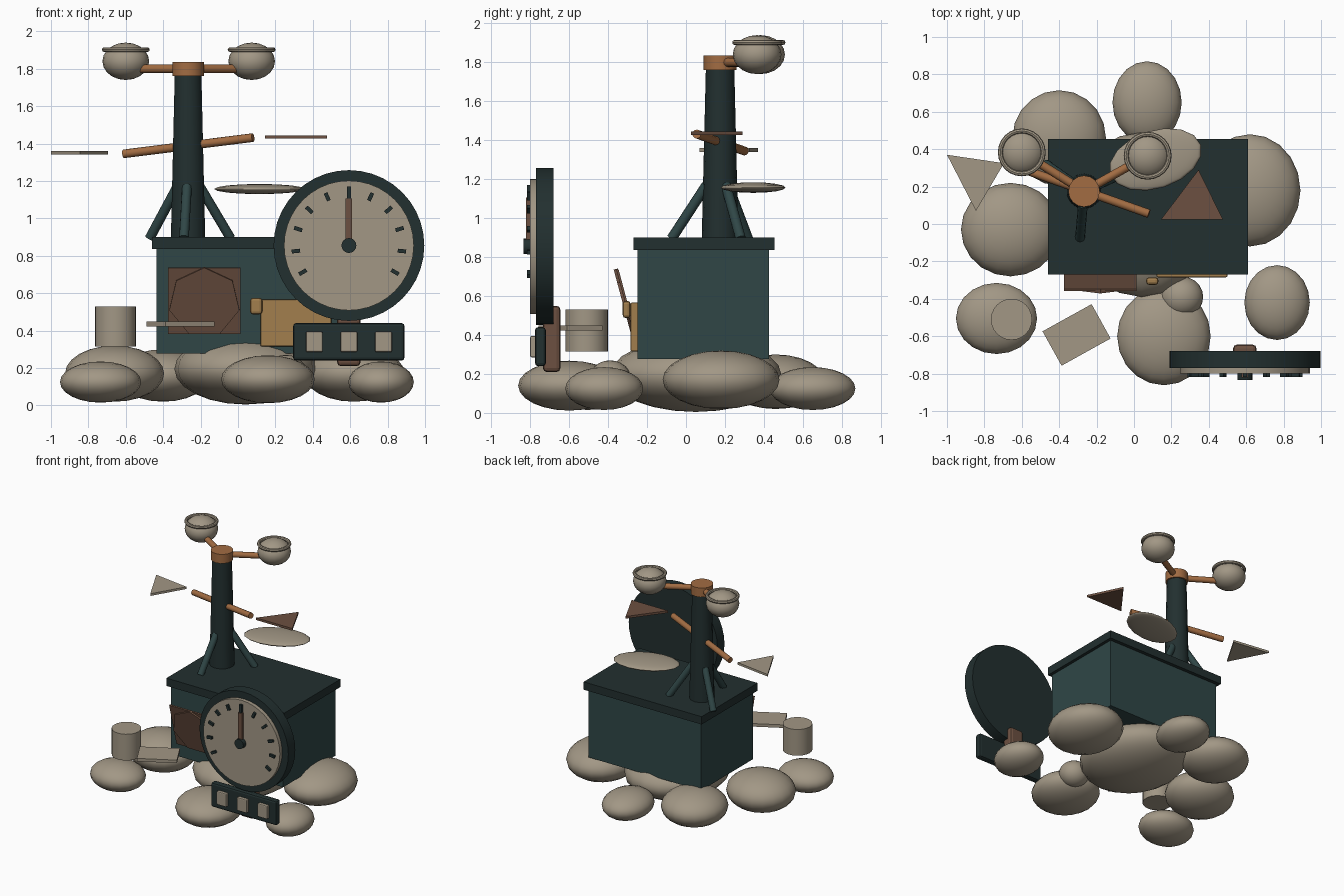
import bpy, bmesh, math
from mathutils import Vector

if "Cube" in bpy.data.objects:
    bpy.data.objects.remove(bpy.data.objects["Cube"], do_unlink=True)


def material(name, rgb):
    m = bpy.data.materials.new(name)
    m.use_nodes = True
    m.diffuse_color = (*rgb, 1)
    m.node_tree.nodes["Principled BSDF"].inputs["Base Color"].default_value = (*rgb, 1)
    return m


STONE = material("warm stone", (.36, .31, .235))
DARK = material("dark slate", (.016, .029, .029))
TEAL = material("deep teal", (.029, .062, .062))
COPPER = material("copper", (.36, .15, .055))
BROWN = material("rust brown", (.15, .08, .052))
GOLD = material("old gold", (.36, .21, .075))


def finish(name, mat, smooth=False):
    ob = bpy.context.object
    ob.name = name
    ob.data.materials.append(mat)
    if smooth:
        bpy.ops.object.shade_smooth_by_angle(angle=math.radians(40))
    return ob


def box(name, mat, center, size, rot=(0, 0, 0), bevel=0):
    bpy.ops.mesh.primitive_cube_add(size=1, location=center, rotation=rot)
    ob = bpy.context.object
    ob.scale = size
    bpy.ops.object.transform_apply(location=False, rotation=False, scale=True)
    if bevel:
        mod = ob.modifiers.new("rounded edges", "BEVEL")
        mod.width = bevel
        mod.segments = 2
    return finish(name, mat)


def span(name, mat, low, high, bevel=0):
    low, high = Vector(low), Vector(high)
    return box(name, mat, (low + high) / 2, high - low, bevel=bevel)


def rod(name, mat, start, end, r1, r2=None, sides=12):
    start, end = Vector(start), Vector(end)
    axis = end - start
    bpy.ops.mesh.primitive_cone_add(
        vertices=sides, radius1=r1, radius2=r1 if r2 is None else r2, depth=axis.length,
        location=(start + end) / 2, rotation=axis.to_track_quat("Z", "Y").to_euler())
    return finish(name, mat, True)


def ellipsoid(name, center, radii, turn=0, segments=20, rings=12):
    bpy.ops.mesh.primitive_uv_sphere_add(segments=segments, ring_count=rings, radius=1,
                                         location=center, rotation=(0, 0, turn))
    bpy.context.object.scale = radii
    return finish(name, STONE, True)


def flat_plate(name, mat, outline, z, thick):
    bm = bmesh.new()
    face = bm.faces.new([bm.verts.new((x, y, z - thick / 2)) for x, y in outline])
    top = bmesh.ops.extrude_face_region(bm, geom=[face])["geom"]
    bmesh.ops.translate(bm, vec=(0, 0, thick),
                        verts=[v for v in top if isinstance(v, bmesh.types.BMVert)])
    bmesh.ops.recalc_face_normals(bm, faces=bm.faces)
    mesh = bpy.data.meshes.new(name)
    bm.to_mesh(mesh)
    bm.free()
    mesh.materials.append(mat)
    bpy.context.collection.objects.link(bpy.data.objects.new(name, mesh))


# Foundation boulders
rocks = [
    ((.04, .05, .195), (.38, .44, .19)),
    ((.07, .65, .125), (.185, .22, .11)),
    ((-.4, .46, .16), (.25, .255, .14)),
    ((-.66, -.03, .17), (.265, .25, .15)),
    ((.62, .18, .17), (.27, .3, .15)),
    ((.765, -.42, .125), (.175, .2, .11)),
    ((-.735, -.505, .125), (.217, .19, .11)),
    ((.16, -.6, .14), (.25, .262, .128)),
    ((.255, -.39, .17), (.115, .11, .1)),
]
for i, (center, radii) in enumerate(rocks):
    ellipsoid(f"boulder_{i + 1}", center, radii)

# Cabinet and lid
span("cabinet_body", TEAL, (-.435, -.25, .277), (.585, .427, .836))
span("cabinet_lid", DARK, (-.46, -.27, .836), (.61, .455, .9))

# Mast with three braces
MX, MY = -.267, .175
rod("mast", DARK, (MX, MY, .9), (MX, MY, 1.77), .094, .073, 14)
for i in range(3):
    a = math.radians(-95 + 120 * i)
    dx, dy = math.cos(a), math.sin(a)
    rod(f"mast_brace_{i + 1}", TEAL, (MX + dx * .25, MY + dy * .25, .895),
        (MX + dx * .07, MY + dy * .07, 1.17), .026)

# Rotor hub, arms and cups
rod("rotor_hub", COPPER, (MX, MY, 1.76), (MX, MY, 1.835), .084, sides=16)
for side, x, y in (("right", -.6, .383), ("left", .073, .365)):
    rod(f"{side}_cup_arm", COPPER, (MX, MY, 1.8), (x, y, 1.8), .023)
    ellipsoid(f"{side}_cup", (x, y, 1.84), (.125, .125, .1), segments=20, rings=10)
    bpy.ops.mesh.primitive_torus_add(location=(x, y, 1.902), major_radius=.115,
                                     minor_radius=.013, major_segments=24, minor_segments=8)
    finish(f"{side}_cup_rim", STONE, True)

# Vane rod with floating vanes
rod("vane_rod", COPPER, (-.612, .3, 1.345), (.08, .055, 1.432), .023)
flat_plate("right_vane", STONE, [(-1, .37), (-.695, .325), (-.845, .07)], 1.35, .018)
flat_plate("left_vane", BROWN, [(.345, .29), (.145, .025), (.475, .025)], 1.435, .018)
ellipsoid("drifting_leaf", (.115, .345, 1.157), (.255, .155, .027), math.radians(18), 16, 8)

# Dial
DX, DZ = .593, .855
rod("dial_case", DARK, (DX, -.68, DZ), (DX, -.77, DZ), .403, sides=40)
rod("dial_face", STONE, (DX, -.76, DZ), (DX, -.8, DZ), .347, sides=40)
for i in range(-5, 6):
    a = math.radians(24 * i)
    r, length = (.283, .065) if i == 0 else (.285, .045)
    box(f"dial_tick_{i + 6}", DARK, (DX + r * math.sin(a), -.805, DZ + r * math.cos(a)),
        (.021, .024, length), (0, a, 0))
span("dial_needle", BROWN, (DX - .017, -.822, DZ), (DX + .017, -.798, DZ + .25))
rod("dial_pin", DARK, (DX, -.79, DZ), (DX, -.835, DZ), .04, sides=16)

# Dial stand and display panel
span("dial_stand", BROWN, (.53, -.735, .21), (.655, -.645, .55), .02)
span("display_panel", DARK, (.295, -.775, .24), (.89, -.72, .44), .015)
for i in range(3):
    x = DX + .185 * (i - 1)
    span(f"display_window_{i + 1}", STONE, (x - .045, -.8, .285), (x + .045, -.765, .395), .008)

# Leaning hatch with seven-sided cover
tilt = math.radians(15)
box("hatch_plate", BROWN, (-.18, -.305, .56), (.388, .012, .365), (tilt, 0, 0))
bpy.ops.mesh.primitive_cylinder_add(vertices=7, radius=.192, depth=.022,
                                    location=(-.18, -.311, .553),
                                    rotation=(math.pi / 2 + tilt, 0, 0))
finish("hatch_cover", BROWN)

# Gold side box with latch
span("gold_box", GOLD, (.12, -.285, .315), (.5, -.24, .567), .008)
span("gold_latch", GOLD, (.065, -.325, .487), (.13, -.285, .575), .015)

# Stone drum and loose slab
rod("stone_drum", STONE, (-.655, -.51, .315), (-.655, -.51, .53), .11, sides=24)
box("loose_slab", STONE, (-.307, -.593, .435), (.3, .21, .025), (0, 0, math.radians(29)))
